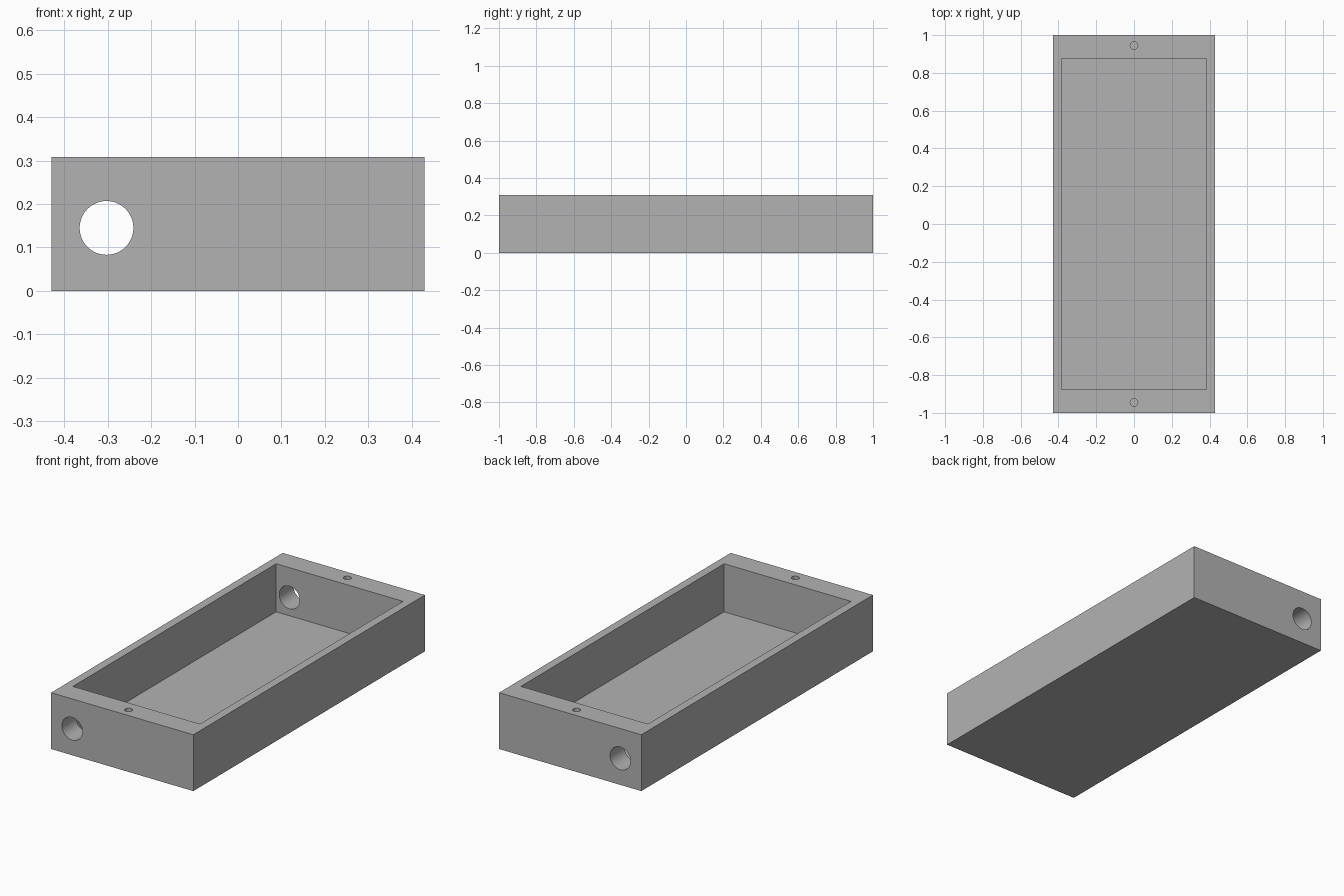
import bpy
import math

default_cube = bpy.data.objects.get("Cube")
if default_cube:
    bpy.data.objects.remove(default_cube, do_unlink=True)

WIDTH, LENGTH, HEIGHT = 0.86, 2.0, 0.308
FLOOR = 0.045        # thickness of the tray bottom
SCREW_DEPTH = 0.2


def box(name, size, z_bottom):
    bpy.ops.mesh.primitive_cube_add(size=1, location=(0, 0, z_bottom + size[2] / 2))
    obj = bpy.context.object
    obj.name = name
    obj.scale = size
    bpy.ops.object.transform_apply(location=True, rotation=False, scale=True)
    return obj


def cylinder(name, radius, depth, location, tilt=0.0):
    bpy.ops.mesh.primitive_cylinder_add(vertices=48, radius=radius, depth=depth,
                                        location=location, rotation=(tilt, 0, 0))
    obj = bpy.context.object
    obj.name = name
    return obj


def cut(target, cutter):
    cutter.hide_render = True
    mod = target.modifiers.new(cutter.name, 'BOOLEAN')
    mod.operation = 'DIFFERENCE'
    mod.solver = 'EXACT'
    mod.object = cutter
    bpy.context.view_layer.objects.active = target
    bpy.ops.object.modifier_apply(modifier=mod.name)
    bpy.data.objects.remove(cutter, do_unlink=True)


# Outer block of the open enclosure
tray = box("enclosure_tray", (WIDTH, LENGTH, HEIGHT), 0)

# Open cavity with thin side walls and thick end walls
cut(tray, box("cavity_cutter", (0.768, 1.755, HEIGHT), FLOOR))

# Cable hole through both end walls
cut(tray, cylinder("cable_hole_cutter", 0.062, LENGTH + 0.2,
                   (-0.303, 0, 0.145), math.pi / 2))

# Blind screw hole in the top of each end wall
for side in (-1, 1):
    cut(tray, cylinder("screw_hole_cutter", 0.02, SCREW_DEPTH * 2,
                       (0, side * 0.945, HEIGHT)))

# Plain grey finish
grey = bpy.data.materials.new("plain_grey")
grey.use_nodes = True
colour = (0.45, 0.45, 0.45, 1)
grey.diffuse_color = colour
grey.node_tree.nodes["Principled BSDF"].inputs["Base Color"].default_value = colour
tray.data.materials.clear()
tray.data.materials.append(grey)

# Smooth hole walls, crisp box edges
bpy.ops.object.select_all(action='DESELECT')
tray.select_set(True)
bpy.context.view_layer.objects.active = tray
bpy.ops.object.shade_smooth_by_angle(angle=math.radians(30))
